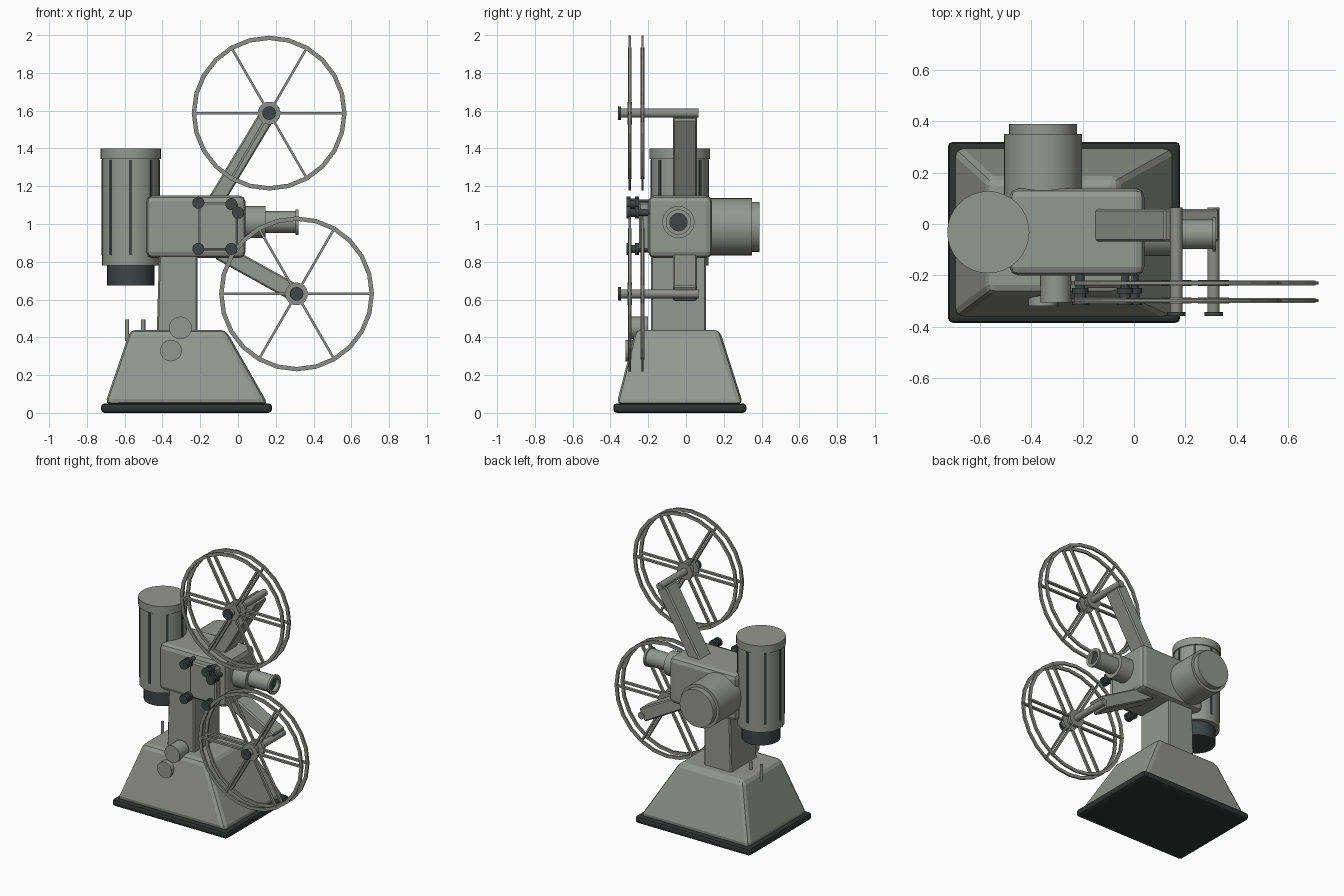
import bpy, bmesh, math
from mathutils import Vector, Matrix

if "Cube" in bpy.data.objects:
    bpy.data.objects.remove(bpy.data.objects["Cube"])

def mat(name, c):
    m = bpy.data.materials.new(name)
    m.diffuse_color = (*c, 1)
    m.use_nodes = True
    m.node_tree.nodes["Principled BSDF"].inputs["Base Color"].default_value = m.diffuse_color
    return m

GREY = mat("painted_grey", (0.30, 0.31, 0.285))
METAL = mat("reel_metal", (0.27, 0.275, 0.26))
DARK = mat("dark_rubber", (0.05, 0.058, 0.058))
BLACK = mat("plinth_black", (0.03, 0.033, 0.032))

def finish(name, bm, m, bevel=0, seg=1, smooth=False):
    bmesh.ops.recalc_face_normals(bm, faces=bm.faces)
    me = bpy.data.meshes.new(name)
    bm.to_mesh(me)
    bm.free()
    me.materials.append(m)
    o = bpy.data.objects.new(name, me)
    bpy.context.collection.objects.link(o)
    if bevel:
        b = o.modifiers.new("bevel", 'BEVEL')
        b.width, b.segments, b.limit_method = bevel, seg, 'ANGLE'
    if smooth:
        bpy.ops.object.select_all(action='DESELECT')
        o.select_set(True)
        bpy.context.view_layer.objects.active = o
        bpy.ops.object.shade_smooth_by_angle(angle=math.radians(35))
    return o

def frustum(name, lo, hi, m, bevel=0, seg=1):
    """Box between two rectangles (x0, x1, y0, y1, z)."""
    bm = bmesh.new()
    rings = [[bm.verts.new((r[i], r[j], r[4])) for i, j in ((0, 2), (1, 2), (1, 3), (0, 3))]
             for r in (lo, hi)]
    bm.faces.new(rings[0])
    bm.faces.new(rings[1])
    for k in range(4):
        n = (k + 1) % 4
        bm.faces.new((rings[0][k], rings[0][n], rings[1][n], rings[1][k]))
    return finish(name, bm, m, bevel, seg)

def box(name, x0, x1, y0, y1, z0, z1, m, bevel=0, seg=1):
    return frustum(name, (x0, x1, y0, y1, z0), (x0, x1, y0, y1, z1), m, bevel, seg)

def bar(name, a, b, width, y0, y1, m, bevel=0):
    """Straight bar in the xz plane from a to b."""
    a, b = Vector((a[0], 0, a[1])), Vector((b[0], 0, b[1]))
    d = (b - a).normalized()
    s = Vector((-d.z, 0, d.x)) * width / 2
    bm = bmesh.new()
    vs = [bm.verts.new(p + Vector((0, y0, 0))) for p in (a + s, b + s, b - s, a - s)]
    f = bm.faces.new(vs)
    g = bmesh.ops.extrude_face_region(bm, geom=[f])
    bmesh.ops.translate(bm, vec=(0, y1 - y0, 0),
                        verts=[v for v in g["geom"] if isinstance(v, bmesh.types.BMVert)])
    return finish(name, bm, m, bevel)

def lathe(name, origin, axis, prof, m, n=32, closed=False, smooth=True):
    """Revolve (radius, height) points about an axis through origin."""
    bm = bmesh.new()
    rings = []
    for r, h in prof:
        rings.append([bm.verts.new((r * math.cos(2 * math.pi * k / n),
                                    r * math.sin(2 * math.pi * k / n), h)) for k in range(n)])
    pairs = list(zip(rings, rings[1:]))
    if closed:
        pairs.append((rings[-1], rings[0]))
    else:
        bm.faces.new(rings[0])
        bm.faces.new(rings[-1])
    for p, q in pairs:
        for k in range(n):
            j = (k + 1) % n
            bm.faces.new((p[k], p[j], q[j], q[k]))
    rot = Vector((0, 0, 1)).rotation_difference(Vector(axis)).to_matrix().to_4x4()
    bm.transform(Matrix.Translation(origin) @ rot)
    return finish(name, bm, m, smooth=smooth)

FRONT = (0, -1, 0)

# base
box("plinth", -0.725, 0.18, -0.385, 0.32, 0, 0.05, BLACK, 0.018, 2)
frustum("base", (-0.705, 0.16, -0.368, 0.303, 0.045), (-0.57, -0.065, -0.267, 0.178, 0.44), GREY, 0.03, 2)
frustum("column", (-0.43, -0.215, -0.185, 0.105, 0.42), (-0.418, -0.215, -0.185, 0.105, 0.85), GREY, 0.008)
for i, x in enumerate((-0.587, -0.502)):
    lathe(f"base_pin_{i}", (x, -0.01, 0.38), (0, 0, 1), [(0.011, 0), (0.011, 0.115)], GREY, 12)
lathe("upper_base_knob", (-0.305, -0.2, 0.45), FRONT, [(0.06, 0), (0.06, 0.105)], GREY, 24)
lathe("lower_base_knob", (-0.355, -0.24, 0.33), FRONT, [(0.057, 0), (0.057, 0.08)], GREY, 24)

# projector head with film gate plate
box("head", -0.485, 0.04, -0.2, 0.138, 0.82, 1.15, GREY, 0.032, 2)
box("gate_plate", -0.21, 0.0, -0.25, -0.19, 0.86, 1.115, GREY, 0.01)

# film rollers
for i, (x, z) in enumerate(((-0.21, 1.113), (-0.035, 1.105), (0, 1.06), (-0.21, 0.868), (-0.035, 0.868))):
    lathe(f"film_roller_{i}", (x, -0.19, z), FRONT,
          [(0.018, 0), (0.018, 0.06), (0.032, 0.06), (0.032, 0.08), (0.022, 0.08),
           (0.022, 0.105), (0.032, 0.105), (0.032, 0.125)], DARK, 16)

# rear motor housing
lathe("motor_housing", (-0.355, 0.1, 0.985), (0, 1, 0),
      [(0.152, 0), (0.152, 0.25), (0.132, 0.25), (0.132, 0.29)], GREY, 32)

# lamp house with vent slots
LX, LY = -0.568, -0.032
lathe("lamp_house", (LX, LY, 0.78), (0, 0, 1), [(0.152, 0), (0.152, 0.565)], GREY)
lathe("lamp_cap", (LX, LY, 1.345), (0, 0, 1), [(0.16, 0), (0.16, 0.055)], GREY)
lathe("lamp_foot", (LX, LY, 0.675), (0, 0, 1), [(0.125, 0), (0.125, 0.105)], DARK)
for i in range(8):
    o = box(f"lamp_vent_{i}", 0.146, 0.155, -0.008, 0.008, 0.835, 1.34, DARK)
    o.location = (LX, LY, 0)
    o.rotation_euler.z = i * math.pi / 4

# lens barrel, hollow at the front
lathe("lens_barrel", (0.02, -0.04, 1.01), (1, 0, 0),
      [(0.085, 0), (0.085, 0.125), (0.058, 0.125), (0.058, 0.285), (0.067, 0.285),
       (0.067, 0.3), (0.046, 0.3), (0.046, 0.27)], GREY)
lathe("lens_glass", (0.285, -0.04, 1.01), (1, 0, 0), [(0.046, 0), (0.046, 0.01)], DARK)

# reel arms
bar("upper_arm", (-0.13, 1.1), (0.155, 1.575), 0.085, -0.068, 0.058, GREY, 0.008)
bar("lower_arm", (-0.1, 0.857), (0.31, 0.63), 0.092, -0.068, 0.058, GREY, 0.008)

# shafts and reels
for tag, x, z in (("upper", 0.165, 1.587), ("lower", 0.31, 0.63)):
    lathe(f"{tag}_shaft", (x, 0.065, z), FRONT, [(0.024, 0), (0.024, 0.41)], METAL, 16)
    lathe(f"{tag}_shaft_knob", (x, -0.343, z), FRONT, [(0.036, 0), (0.036, 0.016)], DARK, 16)
    for side, y in (("front", -0.298), ("back", -0.23)):
        lathe(f"{tag}_{side}_rim", (x, y, z), FRONT,
              [(0.387, -0.006), (0.41, -0.006), (0.41, 0.006), (0.387, 0.006)],
              METAL, 24, closed=True, smooth=False)
        lathe(f"{tag}_{side}_hub", (x, y, z), FRONT, [(0.06, -0.011), (0.06, 0.011)], METAL, 24)
        for k in range(6):
            c, s = math.cos(k * math.pi / 3), math.sin(k * math.pi / 3)
            bar(f"{tag}_{side}_spoke_{k}", (x + 0.05 * c, z + 0.05 * s),
                (x + 0.398 * c, z + 0.398 * s), 0.013, y - 0.01, y + 0.01, METAL)
